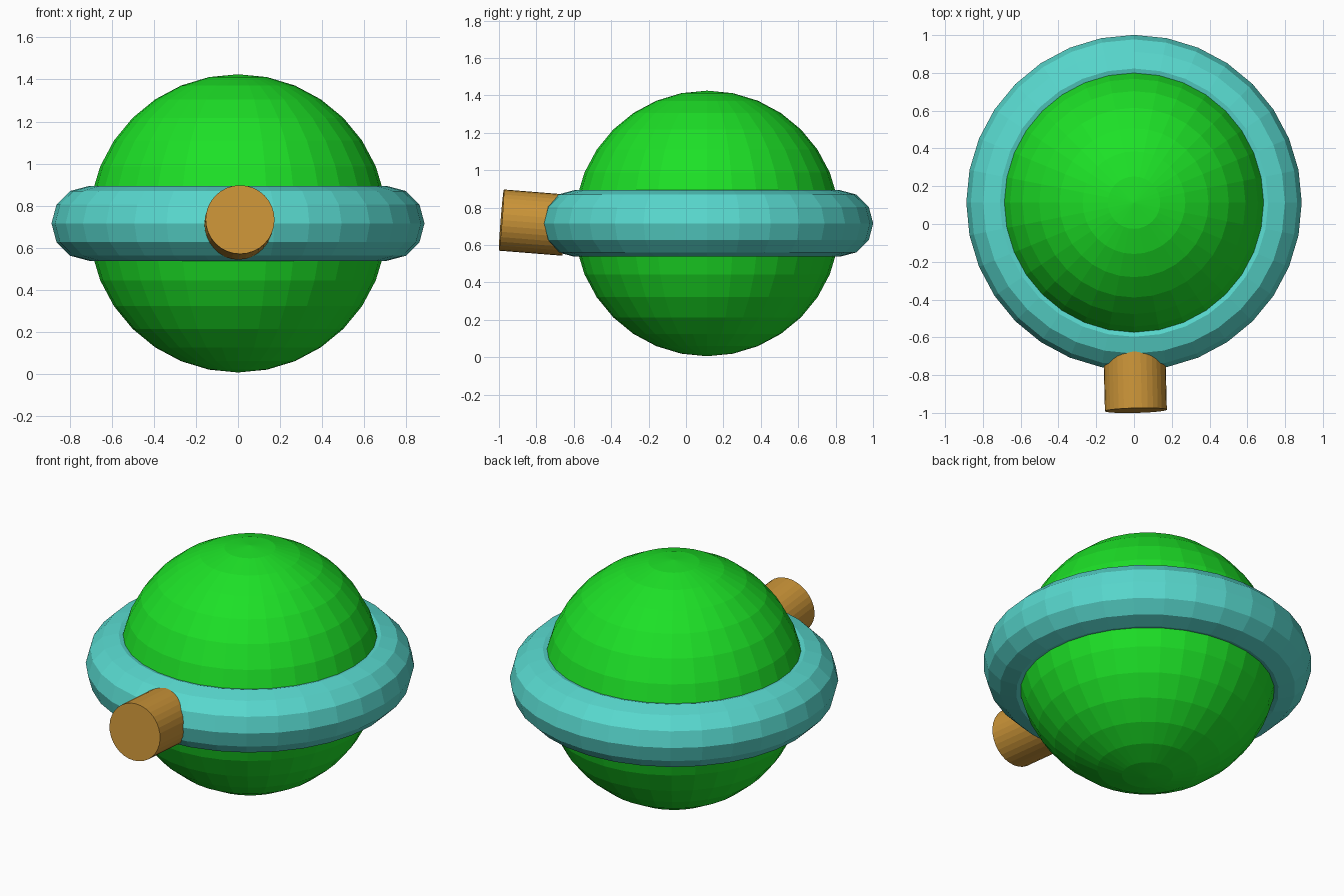
import bpy
from mathutils import Vector

if "Cube" in bpy.data.objects:
    bpy.data.objects.remove(bpy.data.objects["Cube"])


def finish(name, color):
    obj = bpy.context.object
    obj.name = name
    mat = bpy.data.materials.new(name + "_color")
    mat.diffuse_color = (*color, 1)
    mat.use_nodes = True
    mat.node_tree.nodes["Principled BSDF"].inputs["Base Color"].default_value = mat.diffuse_color
    obj.data.materials.append(mat)
    return obj


CENTER = Vector((0, 0.113, 0.715))

# Round body
bpy.ops.mesh.primitive_uv_sphere_add(segments=32, ring_count=16, radius=0.71, location=CENTER)
finish("body", (0.012, 0.75, 0.02))

# Ring around the equator
bpy.ops.mesh.primitive_torus_add(major_segments=32, minor_segments=12,
                                 major_radius=0.71, minor_radius=0.178, location=CENTER)
finish("ring", (0.098, 0.69, 0.62))

# Short nozzle at the front, tipped slightly upward
tip = Vector((0.01, -0.987, 0.733))
inward = Vector((-0.025, 1, -0.08)).normalized()
length = 0.34
bpy.ops.mesh.primitive_cylinder_add(vertices=32, radius=0.164, depth=length,
                                    location=tip + inward * length / 2,
                                    rotation=inward.to_track_quat('Z', 'Y').to_euler())
finish("nozzle", (0.6, 0.3, 0.04))
